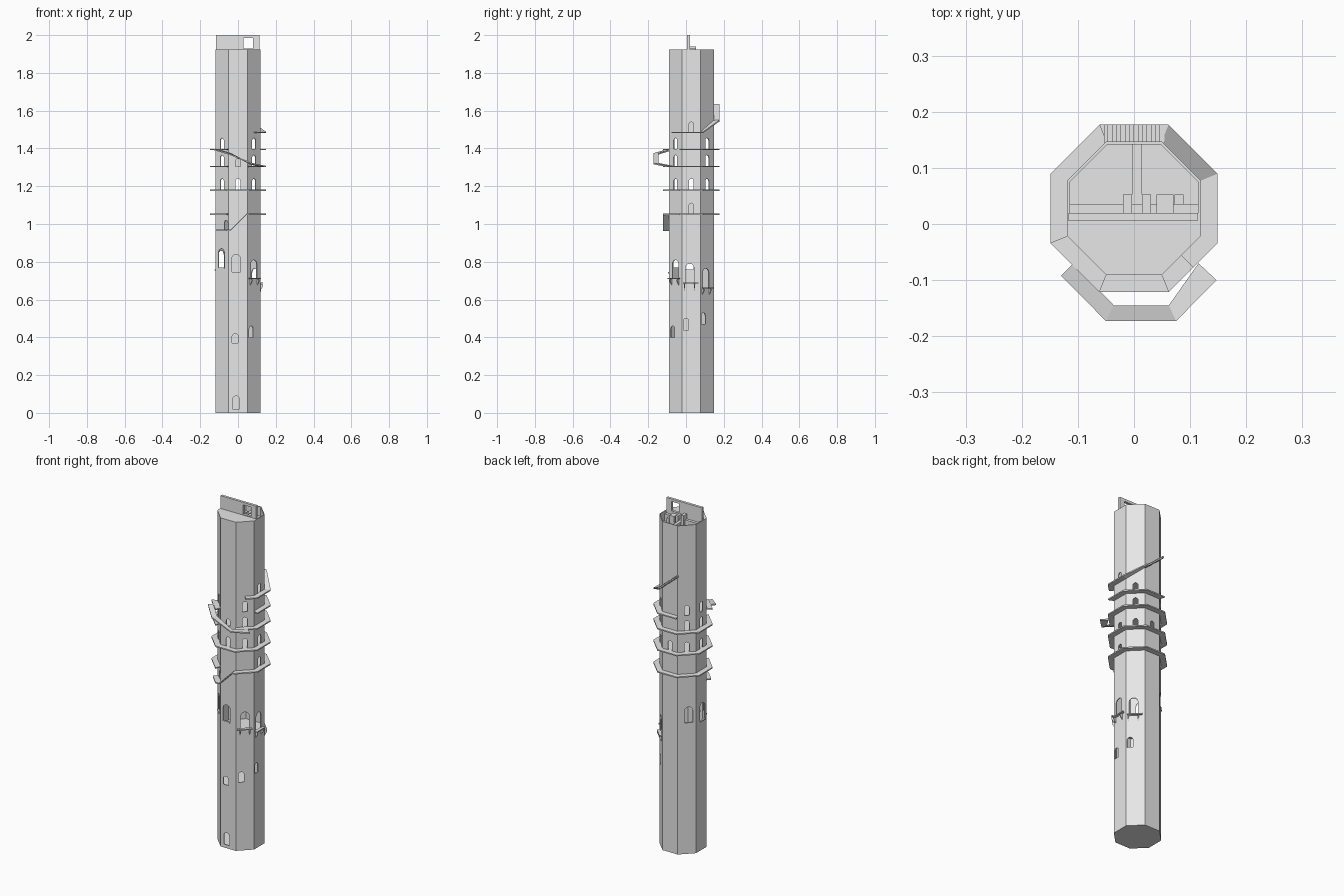
import bpy, bmesh, math
from mathutils import Vector

if "Cube" in bpy.data.objects:
    bpy.data.objects.remove(bpy.data.objects["Cube"])

CY, AP, OUT, TOP, WALL = 0.028, 0.119, 0.149, 1.925, 0.005
TAN = math.tan(math.pi / 8)
F, FR, R, BR, B, BL, L, FL = -90, -45, 0, 45, 90, 135, 180, 225

stone = bpy.data.materials.new("pale_stone")
stone.diffuse_color = (0.8, 0.8, 0.8, 1)
stone.use_nodes = True
stone.node_tree.nodes["Principled BSDF"].inputs["Base Color"].default_value = stone.diffuse_color


def finish(name, bm):
    bmesh.ops.recalc_face_normals(bm, faces=bm.faces[:])
    me = bpy.data.meshes.new(name)
    bm.to_mesh(me)
    bm.free()
    me.materials.append(stone)
    ob = bpy.data.objects.new(name, me)
    bpy.context.collection.objects.link(ob)
    return ob


def loft(bm, a, b):
    """Closed solid between two matching outlines."""
    va, vb = [bm.verts.new(p) for p in a], [bm.verts.new(p) for p in b]
    n = len(va)
    bm.faces.new(va[::-1])
    bm.faces.new(vb)
    for i in range(n):
        bm.faces.new((va[i], va[(i + 1) % n], vb[(i + 1) % n], vb[i]))


def box(bm, x0, x1, y0, y1, z0, z1):
    c = [(x0, y0), (x1, y0), (x1, y1), (x0, y1)]
    loft(bm, [(x, y, z0) for x, y in c], [(x, y, z1) for x, y in c])


def on_face(angle, t, depth, z):
    """Point on a tower side: t along the side, depth from the axis."""
    a = math.radians(angle)
    return Vector((depth * math.cos(a) - t * math.sin(a),
                   CY + depth * math.sin(a) + t * math.cos(a), z))


def octagon(ap, z):
    return [on_face(45 * i, ap * TAN, ap, z) for i in range(8)]


def slab(bm, angle, z, s0=-1, s1=1, d0=AP - 0.002, d1=OUT, thick=0.007):
    pts = [on_face(angle, s * d * TAN, d, z)
           for s, d in ((s0, d0), (s0, d1), (s1, d1), (s1, d0))]
    loft(bm, [p - Vector((0, 0, thick)) for p in pts], pts)


def strip(bm, outer, inner, thick=0.007):
    """Sloping walkway between two edge lines."""
    down = Vector((0, 0, -thick))
    rows = []
    for o, i in zip(outer, inner):
        o, i = Vector(o), Vector(i)
        rows.append([bm.verts.new(p) for p in (o, i, i + down, o + down)])
    for a, b in zip(rows, rows[1:]):
        for k in range(4):
            bm.faces.new((a[k], a[(k + 1) % 4], b[(k + 1) % 4], b[k]))
    bm.faces.new(rows[0])
    bm.faces.new(rows[-1][::-1])


# Hollow octagonal shaft
bm = bmesh.new()
loops = [[bm.verts.new(p) for p in octagon(ap, z)]
         for ap, z in ((AP, 0), (AP, TOP), (AP - WALL, TOP), (AP - WALL, 0.01))]
for a, b in zip(loops, loops[1:]):
    for i in range(8):
        j = (i + 1) % 8
        bm.faces.new((a[i], a[j], b[j], b[i]))
bm.faces.new(loops[0])
bm.faces.new(loops[-1])
shaft = finish("tower_shaft", bm)

# Arched window openings: side, offset, bottom, top, width
windows = [
    (F, -0.010, 0.745, 0.84, 0.045), (F, -0.015, 0.37, 0.42, 0.032),
    (F, -0.010, 0.02, 0.09, 0.036), (F, 0, 1.305, 1.345, 0.025),
    (FL, -0.005, 0.77, 0.87, 0.045), (FL, 0.03, 0.97, 1.02, 0.025),
    (FR, 0, 0.715, 0.81, 0.045), (FR, -0.02, 0.40, 0.46, 0.03),
    (R, -0.008, 0.69, 0.79, 0.045), (R, -0.028, 0.44, 0.50, 0.028),
    (R, 0, 1.055, 1.11, 0.024), (R, 0, 1.487, 1.54, 0.024),
    (BR, -0.01, 0.665, 0.765, 0.045), (BR, -0.028, 0.47, 0.53, 0.03),
    (BL, 0.01, 0.77, 0.86, 0.045), (L, 0.01, 0.76, 0.86, 0.045),
]
windows += [(s, 0, 1.182, 1.24, 0.026) for s in (F, FR, R, BR, B, BL, L, FL)]
windows += [(s, 0, z, z + 0.058, 0.026) for z in (1.307, 1.397)
            for s in (FR, BR, BL, L, FL)]
bm = bmesh.new()
for side, off, z0, z1, w in windows:
    r = w / 2
    prof = [(-r, z0), (r, z0)] + [
        (r * math.cos(k * math.pi / 6), z1 - r + r * math.sin(k * math.pi / 6))
        for k in range(7)]
    loft(bm, [on_face(side, off + t, AP - 0.012, z) for t, z in prof],
         [on_face(side, off + t, AP + 0.01, z) for t, z in prof])
cutter = finish("window_cutter", bm)
cutter.hide_render = True
cutter.hide_viewport = True
mod = shaft.modifiers.new("windows", "BOOLEAN")
mod.operation, mod.object, mod.solver = "DIFFERENCE", cutter, "EXACT"

# Inner floors
bm = bmesh.new()
for z in (0.36, 0.66, 1.05, 1.18, 1.30, 1.39, 1.48, 1.87):
    loft(bm, octagon(AP - WALL, z - 0.006), octagon(AP - WALL, z))
finish("inner_floors", bm)

# Flat roof over the front half
bm = bmesh.new()
h = AP * TAN
roof = [(-AP, 0.02), (-AP, CY - h), (-h, CY - AP), (h, CY - AP), (AP, CY - h), (AP, 0.02)]
loft(bm, [(x, y, TOP - 0.008) for x, y in roof], [(x, y, TOP) for x, y in roof])
finish("front_roof", bm)

# Upright top wall with a square opening
bm = bmesh.new()
for x0, x1, z0, z1 in ((-0.117, 0.03, 1.87, 2), (0.03, 0.08, 1.87, 1.93),
                       (0.03, 0.08, 1.985, 2), (0.08, 0.113, 1.87, 2)):
    box(bm, x0, x1, 0.005, 0.02, z0, z1)
finish("top_wall", bm)

# Broken room walls in the open rear half
bm = bmesh.new()
box(bm, -0.115, 0.115, 0.02, 0.036, 1.87, 1.91)
box(bm, -0.004, 0.014, 0.036, 0.142, 1.87, 1.90)
for x0, x1, z in ((-0.02, -0.004, 1.94), (0.014, 0.03, 1.93), (0.04, 0.07, 1.92), (0.072, 0.088, 1.9)):
    box(bm, x0, x1, 0.02, 0.053, 1.87, z)
finish("room_walls", bm)

# Ledges around the tower
ledges = {
    "lower": (1.055, (FR, R, BR, B, BL, L, FL)),
    "second": (1.183, (F, FR, R, BR, B, BL, L, FL)),
    "third": (1.308, (FR, R, BR, B, BL, L, FL)),
    "fourth": (1.398, (R, BR, B, FL)),
    "upper": (1.488, (R,)),
}
for name, (z, sides) in ledges.items():
    bm = bmesh.new()
    for s in sides:
        slab(bm, s, z)
    if name == "upper":
        slab(bm, FR, z, 0)
    finish(name + "_ledge", bm)

# Front stair down to a small landing
bm = bmesh.new()
strip(bm, [(-0.12, -0.062, 0.97), (-0.062, CY - OUT, 0.97), (-0.04, CY - OUT, 0.97),
           (0.045, CY - OUT, 1.055), (0.062, CY - OUT, 1.055)],
      [(-0.1, -0.038, 0.97), (-0.049, CY - AP, 0.97), (-0.04, CY - AP, 0.97),
       (0.045, CY - AP, 1.055), (0.049, CY - AP, 1.055)])
finish("front_stair", bm)

# Outer ramp standing off the front
bm = bmesh.new()
strip(bm, [(-0.13, -0.092, 1.398), (-0.05, -0.173, 1.375), (0.075, -0.173, 1.323), (0.147, -0.1, 1.308)],
      [(-0.108, -0.07, 1.398), (-0.036, -0.145, 1.375), (0.062, -0.145, 1.323), (0.115, -0.07, 1.308)])
finish("front_ramp", bm)

# Rear stair: sloping flight, then treads
bm = bmesh.new()
o, i = OUT * TAN, AP * TAN
strip(bm, [(OUT, CY + o, 1.488), (o, CY + OUT, 1.55), (0.05, CY + OUT, 1.55)],
      [(AP, CY + i, 1.488), (i, CY + AP, 1.55), (0.045, CY + AP, 1.55)])
for k in range(14):
    x, z = 0.054 - k * 0.0077, 1.55 + k * 0.0065
    box(bm, x - 0.0077, x, CY + AP - 0.002, CY + OUT, z - 0.01, z)
finish("rear_stair", bm)

# Broken balcony stubs and struts under the big windows
bm = bmesh.new()
for side, z, off in ((FR, 0.715, 0), (R, 0.69, -0.008), (BR, 0.665, -0.01)):
    slab(bm, side, z, -0.8, 0.7, d1=AP + 0.014, thick=0.006)
    for t in (-0.03, 0.022):
        pts = [(AP - 0.002, z - 0.005), (AP + 0.015, z - 0.01), (AP + 0.012, z - 0.022), (AP - 0.002, z - 0.045)]
        loft(bm, [on_face(side, off + t, d, h2) for d, h2 in pts],
             [on_face(side, off + t + 0.006, d, h2) for d, h2 in pts])
finish("broken_balconies", bm)

# Small window sills
bm = bmesh.new()
for side, off, z0, z1, w in windows:
    if w > 0.04 and side in (F, FL, BL, L):
        d, r = AP * TAN, w / 2
        slab(bm, side, z0, (off - r) / d, (off + r) / d, d1=AP + 0.005, thick=0.006)
finish("window_sills", bm)
